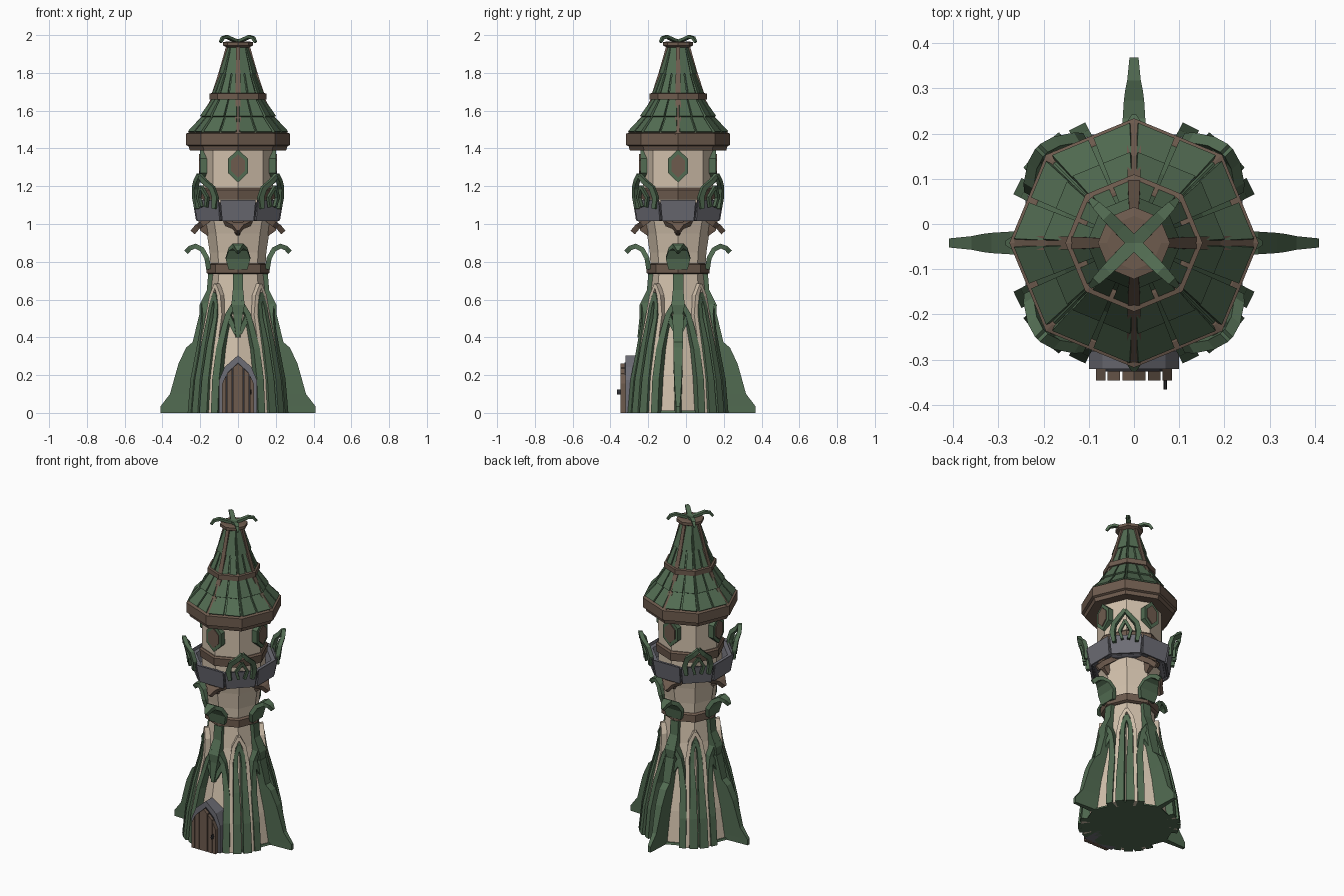
import bpy, bmesh, math
from mathutils import Vector

if "Cube" in bpy.data.objects:
    bpy.data.objects.remove(bpy.data.objects["Cube"])

CY = -0.042                      # tower axis offset in y
FRONT, AXES, DIAGS = 270, (0, 90, 180, 270), (45, 135, 225, 315)
UP = Vector((0, 0, 1))

def material(name, c):
    m = bpy.data.materials.new(name)
    m.diffuse_color = (*c, 1)
    m.use_nodes = True
    m.node_tree.nodes["Principled BSDF"].inputs["Base Color"].default_value = m.diffuse_color
    return m

GREEN = material("leaf green", (0.085, 0.15, 0.085))
CREAM = material("cream plaster", (0.64, 0.53, 0.41))
BROWN = material("timber brown", (0.155, 0.105, 0.076))
GRAY = material("stone gray", (0.155, 0.155, 0.18))
IRON = material("dark iron", (0.03, 0.03, 0.035))

def rad(a): return Vector((math.cos(math.radians(a)), math.sin(math.radians(a)), 0))
def tan(a): return rad(a + 90)
def cyl(a, r, z): return rad(a) * r + UP * z

def build(name, pieces, mat):
    """Join (verts, faces) pieces into one object."""
    bm = bmesh.new()
    for verts, faces in pieces:
        vs = [bm.verts.new((v.x, v.y + CY, v.z)) for v in verts]
        for f in faces:
            bm.faces.new([vs[i] for i in f])
    bmesh.ops.recalc_face_normals(bm, faces=bm.faces)
    me = bpy.data.meshes.new(name)
    bm.to_mesh(me)
    bm.free()
    me.materials.append(mat)
    bpy.context.collection.objects.link(bpy.data.objects.new(name, me))

def loft(sections, closed=False):
    n, m = len(sections[0]), len(sections)
    verts = [v for s in sections for v in s]
    faces = [(i*n + j, i*n + (j+1) % n, (i+1) % m*n + (j+1) % n, (i+1) % m*n + j)
             for i in range(m if closed else m - 1) for j in range(n)]
    if not closed:
        faces += [tuple(range(n)), tuple(range((m-1)*n, m*n))]
    return verts, faces

def lathe(profile, closed=False, off=0):
    return loft([[cyl(off + 45*k, r, z) for k in range(8)] for r, z in profile], closed)

def sweep(pts, depth, on_wall=True):
    """Sweep a rectangle along (angle, r, z, width) points; lies on the wall or curls in a radial plane."""
    P, out = [cyl(a, r, z) for a, r, z, w in pts], []
    for i, (a, r, z, w) in enumerate(pts):
        t = (P[min(i+1, len(P)-1)] - P[max(i-1, 0)]).normalized()
        if on_wall:
            n = rad(a)
            s = t.cross(n).normalized()
            o, b = P[i], P[i] - n*depth
        else:
            s = tan(a)
            n = s.cross(t).normalized()
            o, b = P[i] + n*depth/2, P[i] - n*depth/2
        out.append([o - s*w/2, o + s*w/2, b + s*w/2, b - s*w/2])
    return loft(out)

def plate(poly, r0, r1, a):
    """Extrude an (across, z) outline radially."""
    return loft([[rad(a)*r + tan(a)*x + UP*z for x, z in poly] for r in (r0, r1)])

def fin(pts, a, inner=0.1):
    """Buttress with outer edge (r, z, width)."""
    return loft([[rad(a)*r + tan(a)*s*w/2 + UP*z for r, s, w in
                  ((ro, -1, w), (ro, 1, w), (inner, 1, .05), (inner, -1, .05))] for ro, z, w in pts])

def tiles(r0, z0, r1, z1, per=2, gap=.03, th=.014, off=0):
    """Flat slabs on the eight sides between two heights."""
    out = []
    for k in range(8):
        A, B = (rad(off + 45*(k + i)) for i in (0, 1))
        n = ((A + B).normalized() * abs(z1 - z0) + UP*(r0 - r1)).normalized() * th
        for i in range(per):
            d0, d1 = A.lerp(B, i/per + gap), A.lerp(B, (i+1)/per - gap)
            q = [d0*r0 + UP*z0, d1*r0 + UP*z0, d1*r1 + UP*z1, d0*r1 + UP*z1]
            out.append(loft([q, [v + n*(1 if j < 2 else .4) for j, v in enumerate(q)]]))
    return out

# Main shaft and wall bands
build("tower_shaft", [lathe([(.262, .005), (.238, .2), (.197, .4), (.158, .6), (.143, .74), (.15, .85),
                             (.165, .95), (.185, 1.04), (.187, 1.42)])], CREAM)
build("base_floor", [lathe([(.275, 0), (.27, .012)])], GREEN)
build("wall_bands", [lathe([(.155, .735), (.167, .74), (.167, .785), (.155, .79)]),
                     lathe([(.195, 1.13), (.2, 1.18), (.192, 1.19)])], BROWN)

# Root fins on three sides, with strips continuing up all four sides
edge = [(.41, 0, .02), (.41, .035, .02), (.36, .1, .03), (.335, .19, .04), (.315, .26, .045),
        (.275, .345, .05), (.24, .375, .05), (.222, .45, .055), (.205, .52, .06)]
build("root_fins", [fin(edge, a) for a in (0, 90, 180)], GREEN)
build("fin_strips", [fin([(.215, .4, .02), (.203, .52, .05), (.205, .57, .07), (.175, .63, .06), (.165, .65, .055),
                          (.158, .735, .055)], a) for a in AXES], GREEN)

# Roots curving from the corners into pointed arches
outer, leaf, trim = [], [], []
for d in DIAGS:
    for s in (-1, 1):
        outer.append(sweep([(d+s*19, .287, 0, .04), (d+s*19, .27, .18, .04), (d+s*20, .235, .34, .036),
                            (d+s*25, .207, .46, .03), (d+s*29, .197, .52, .028), (d+s*41, .195, .59, .024)], .06))
        outer.append(sweep([(d+s*29, .197, .51, .03), (d+s*37, .2, .46, .025), (d+s*42, .207, .42, .02)], .04))
        leaf.append(sweep([(d+s*6, .295, 0, .05), (d+s*6, .276, .18, .045), (d+s*6, .238, .36, .036),
                           (d+s*7, .2, .5, .026), (d+s*6, .187, .57, .024), (d, .178, .635, .02)], .06))
        trim.append(sweep([(d+s*13, .279, 0, .022), (d+s*13, .262, .18, .022), (d+s*14, .226, .36, .022),
                           (d+s*15, .19, .52, .022), (d+s*10, .178, .62, .022), (d, .172, .68, .018)], .05))
build("arched_roots", outer, GREEN)
build("corner_leaves", leaf, GREEN)
build("root_trim", trim, CREAM)

# Curling leaves above the lower band and timber brackets under the balcony
build("curled_leaves", [sweep([(a, .155, .76, .1), (a, .165, .82, .13), (a, .19, .865, .1), (a, .225, .883, .06),
                               (a, .255, .872, .04), (a, .275, .85, .01)], .026, False) for a in AXES], GREEN)
build("balcony_brackets", [sweep([(a, .15, 1.03, .16), (a, .19, 1.0, .13), (a, .215, .985, .06),
                                  (a, .24, .955, .012)], .03, False) for a in AXES]
      + [fin([(.165, .94, .015), (.2, .965, .03), (.21, 1.02, .06)], a) for a in AXES], BROWN)

# Stone balcony
o = 22.5
build("balcony_floor", [lathe([(.2, 1.015), (.225, 1.025), (.235, 1.05), (.2, 1.055)], off=o)], GRAY)
build("balcony_wall", [lathe([(.215, 1.02), (.247, 1.115), (.22, 1.115), (.19, 1.03)], True, o)]
      + tiles(.228, 1.02, .255, 1.128, 1, .02, .012, o), GRAY)

# Pointed leaf arches on the balcony corners
arches = []
for d in DIAGS:
    for s in (-1, 1):
        arches.append(sweep([(d+s*15, .262, 1.08, .02), (d+s*17, .268, 1.14, .03), (d+s*14, .278, 1.19, .028),
                             (d+s*6, .295, 1.225, .026), (d, .302, 1.26, .02)], .025))
        arches.append(sweep([(d+s*4, .268, 1.09, .016), (d+s*7, .274, 1.14, .018), (d, .288, 1.2, .016)], .02))
build("balcony_arches", arches, GREEN)

# Upper windows: green frame and brown shutter
def pane(w, z0, z1):
    c = (z1 - z0) * .28
    return [(0, z0), (w, z0 + c), (w, z1 - c), (0, z1), (-w, z1 - c), (-w, z0 + c)]
build("window_frames", [plate(pane(.052, 1.22, 1.395), .15, .2, a) for a in AXES], GREEN)
build("window_shutters", [plate(pane(.036, 1.245, 1.37), .19, .206, a) for a in AXES], BROWN)

# Roof: timber eaves and rings, green tiled cone, ribs
build("roof_rings", [lathe([(.18, 1.395), (.255, 1.39), (.262, 1.412), (.276, 1.418), (.276, 1.478), (.255, 1.485)]),
                     lathe([(.13, 1.655), (.152, 1.66), (.152, 1.69), (.13, 1.695)]),
                     lathe([(.06, 1.935), (.08, 1.945), (.08, 1.962), (.06, 1.966)])], BROWN)
build("roof_cone", [lathe([(.255, 1.48), (.178, 1.57), (.128, 1.67), (.12, 1.7), (.085, 1.81), (.05, 1.95)])], GREEN)
build("roof_tiles", tiles(.258, 1.482, .172, 1.585) + tiles(.192, 1.565, .128, 1.67)
      + tiles(.13, 1.69, .084, 1.815, gap=.05, th=.011) + tiles(.094, 1.795, .05, 1.945, 1, .06, .01), GREEN)
build("roof_ribs", [sweep([(a, .27, 1.475, .03), (a, .192, 1.57, .03), (a, .14, 1.67, .028)], .025) for a in AXES]
      + [sweep([(a, .142, 1.68, .028), (a, .1, 1.81, .024), (a, .062, 1.945, .02)], .02) for a in AXES], BROWN)
build("finial_leaves", [sweep([(a, 0, 1.966, .03), (a, .045, 1.978, .028), (a, .085, 1.992, .026),
                               (a, .115, 1.985, .02), (a, .132, 1.962, .01)], .015, False) for a in DIAGS], GREEN)

# Front door: stone arch, planks, handle (radii measured from the axis)
def arch(w, z):
    return [(-w, 0), (w, 0), (w, z*.57), (w*.7, z*.8), (0, z), (-w*.7, z*.8), (-w, z*.57)]
build("door_arch", [plate(arch(.1, .305), .15, .279, FRONT)], GRAY)
build("door_panel", [plate(arch(.08, .268), .25, .284, FRONT)], IRON)
planks = [[(-.026, 0), (.026, 0), (.026, .24), (0, .262), (-.026, .24)]]
for s in (-1, 1):
    planks.append([(s*.031, 0), (s*.059, 0), (s*.059, .208), (s*.031, .235)])
    planks.append([(s*.063, 0), (s*.084, 0), (s*.084, .155), (s*.063, .2)])
build("door_planks", [plate(p, .27, .304, FRONT) for p in planks], BROWN)
ring = [(.069 + .004*math.cos(k*math.pi/3), .11 + .016*math.sin(k*math.pi/3)) for k in range(6)]
build("door_handle", [plate(ring, .3, .324, FRONT)], IRON)
